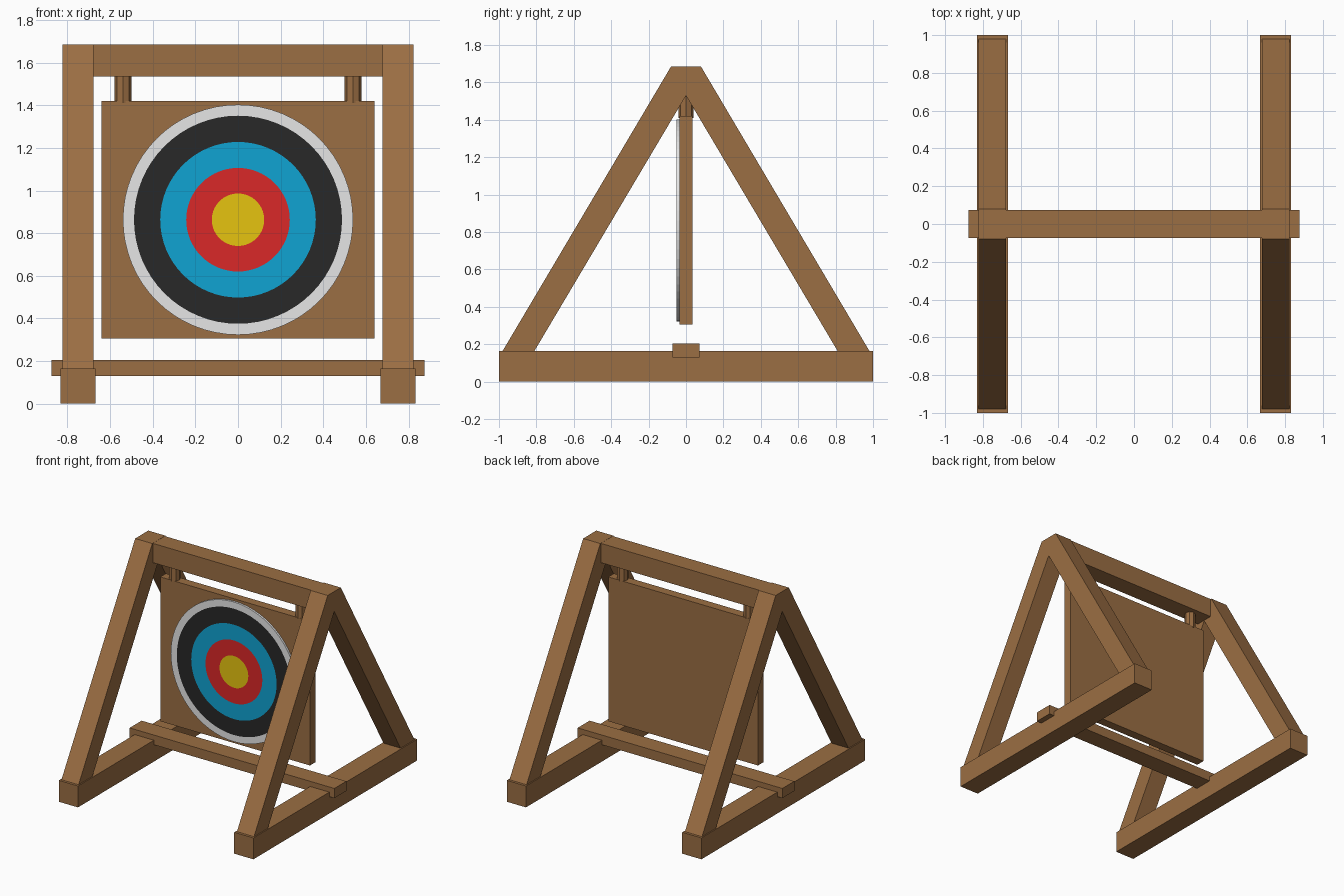
import bpy, bmesh, math

if "Cube" in bpy.data.objects:
    bpy.data.objects.remove(bpy.data.objects["Cube"])


def material(name, r, g, b):
    m = bpy.data.materials.new(name)
    m.diffuse_color = (r, g, b, 1)
    m.use_nodes = True
    m.node_tree.nodes["Principled BSDF"].inputs["Base Color"].default_value = m.diffuse_color
    return m


wood = material("wood brown", 0.328, 0.156, 0.056)
white = material("ring white", 0.79, 0.79, 0.79)
black = material("ring black", 0.021, 0.021, 0.021)
blue = material("ring blue", 0.005, 0.366, 0.644)
red = material("ring red", 0.70, 0.021, 0.021)
yellow = material("ring yellow", 0.79, 0.552, 0.005)


def finish(bm, name, mats):
    bmesh.ops.recalc_face_normals(bm, faces=bm.faces[:])
    me = bpy.data.meshes.new(name)
    bm.to_mesh(me)
    bm.free()
    for m in mats:
        me.materials.append(m)
    ob = bpy.data.objects.new(name, me)
    bpy.context.collection.objects.link(ob)
    return ob


def box(name, x0, x1, y0, y1, z0, z1):
    bm = bmesh.new()
    bmesh.ops.create_cube(bm, size=1)
    for v in bm.verts:
        v.co = ((x0 + x1) / 2 + v.co.x * (x1 - x0),
                (y0 + y1) / 2 + v.co.y * (y1 - y0),
                (z0 + z1) / 2 + v.co.z * (z1 - z0))
    return finish(bm, name, [wood])


def prism(name, points, axis, start, depth):
    """Extrude a closed profile along x (points are y,z) or z (points are x,y)."""
    bm = bmesh.new()
    if axis == "x":
        verts = [bm.verts.new((start, a, b)) for a, b in points]
        move = (depth, 0, 0)
    else:
        verts = [bm.verts.new((a, b, start)) for a, b in points]
        move = (0, 0, depth)
    face = bm.faces.new(verts)
    out = bmesh.ops.extrude_face_region(bm, geom=[face], use_keep_orig=True)
    new = [g for g in out["geom"] if isinstance(g, bmesh.types.BMVert)]
    bmesh.ops.translate(bm, verts=new, vec=move)
    return finish(bm, name, [wood])


# Side stands: foot beam, A-shaped legs and hanger post on each side
half = [(-0.98, 0.165), (-0.08, 1.685)]
a_profile = half + [(-y, z) for y, z in reversed(half)] + [(0.81, 0.165), (0, 1.53), (-0.81, 0.165)]
for side, s in (("left", -1), ("right", 1)):
    cx = 0.75 * s
    box(side + "_foot", cx - 0.082, cx + 0.082, -1, 1, 0, 0.165)
    prism(side + "_a_frame_legs", a_profile, "x", cx - 0.073, 0.146)
    octagon = [(0.54 * s + 0.04 * math.cos(i * math.pi / 4),
                0.04 * math.sin(i * math.pi / 4)) for i in range(8)]
    prism(side + "_hanger_post", octagon, "z", 1.41, 0.14)

# Cross beams and hanging board
box("top_beam", -0.68, 0.68, -0.073, 0.073, 1.535, 1.684)
box("lower_crossbar", -0.875, 0.875, -0.073, 0.073, 0.13, 0.205)
box("target_board", -0.64, 0.64, -0.035, 0.035, 0.305, 1.42)

# Target disc: concentric rings on the front, white rim
SEG, CZ, FRONT, BACK = 64, 0.863, -0.05, -0.035
bm = bmesh.new()


def ring(r, y):
    return [bm.verts.new((r * math.cos(2 * math.pi * i / SEG), y,
                          CZ + r * math.sin(2 * math.pi * i / SEG))) for i in range(SEG)]


def bridge(a, b, index):
    for i in range(SEG):
        j = (i + 1) % SEG
        bm.faces.new((a[i], a[j], b[j], b[i])).material_index = index


outer = ring(0.54, BACK)
bm.faces.new(outer)
for index, radius in enumerate((0.54, 0.488, 0.365, 0.243, 0.123)):
    inner = ring(radius, FRONT)
    bridge(outer, inner, max(index - 1, 0))
    outer = inner
bm.faces.new(outer).material_index = 4
finish(bm, "target_face", [white, black, blue, red, yellow])
